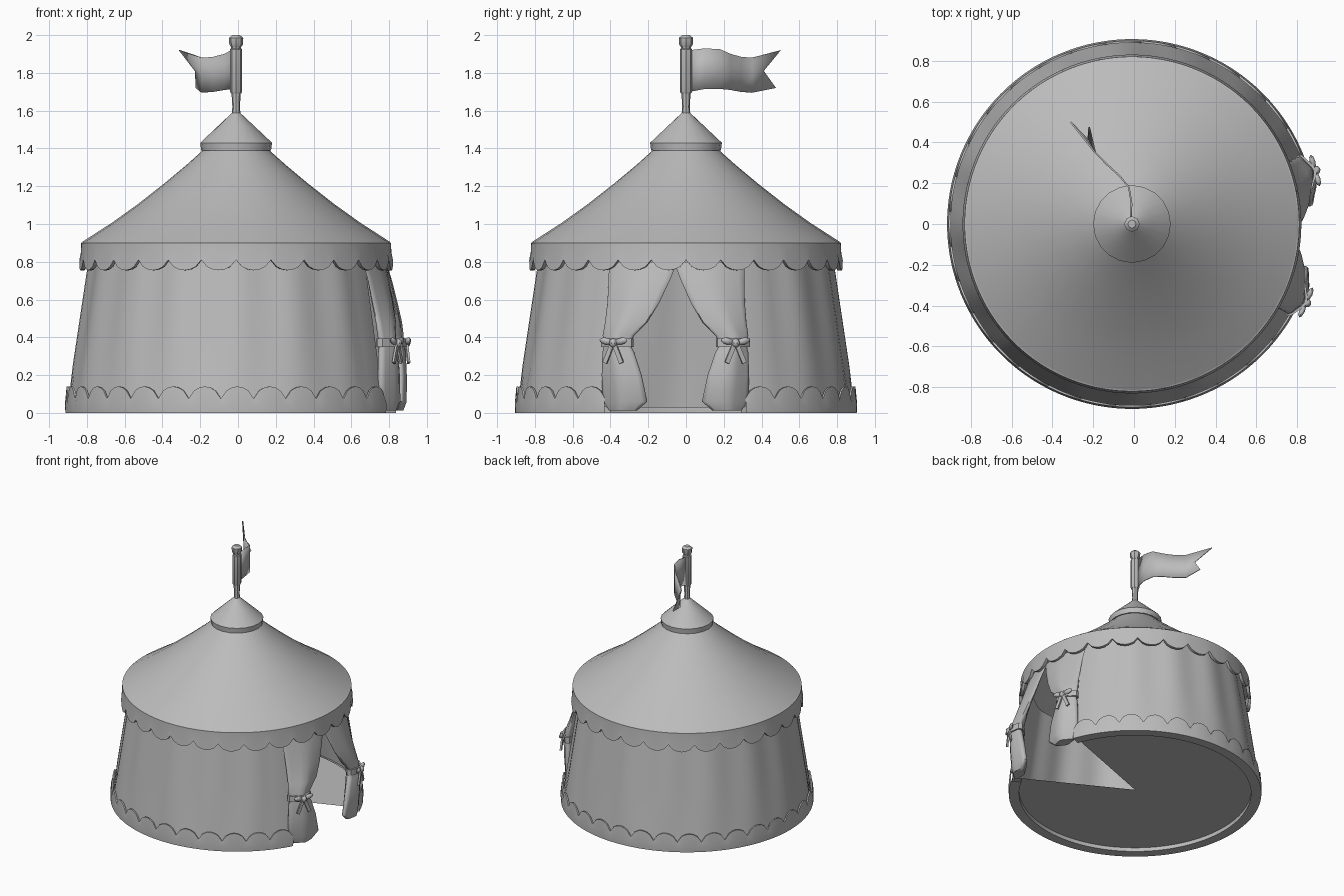
import bpy, bmesh, math
from mathutils import Vector, Matrix

if "Cube" in bpy.data.objects:
    bpy.data.objects.remove(bpy.data.objects["Cube"])

CX = -0.01                       # centre of the tent
DOOR = math.radians(-4)          # doorway faces +x
HALF = math.radians(24.5)        # half width of the doorway
pi, tau = math.pi, math.tau

# The whole model is one plain grey
GREY = bpy.data.materials.new("plain grey")
GREY.diffuse_color = (0.50, 0.50, 0.50, 1)
GREY.use_nodes = True
GREY.node_tree.nodes["Principled BSDF"].inputs["Base Color"].default_value = GREY.diffuse_color


def finish(name, bm, angle=35):
    bmesh.ops.recalc_face_normals(bm, faces=bm.faces)
    me = bpy.data.meshes.new(name)
    bm.to_mesh(me)
    bm.free()
    me.materials.append(GREY)
    ob = bpy.data.objects.new(name, me)
    bpy.context.collection.objects.link(ob)
    bpy.ops.object.select_all(action='DESELECT')
    ob.select_set(True)
    bpy.context.view_layer.objects.active = ob
    bpy.ops.object.shade_smooth_by_angle(angle=math.radians(angle))
    return ob


def grid(name, f, nu, nv, closed=False, caps=False, angle=35):
    """Surface through f(i, j); i runs around, j runs along."""
    bm = bmesh.new()
    n = nu if closed else nu + 1
    v = [[bm.verts.new(f(i, j)) for i in range(n)] for j in range(nv + 1)]
    for j in range(nv):
        for i in range(nu):
            k = (i + 1) % n
            bm.faces.new((v[j][i], v[j][k], v[j + 1][k], v[j + 1][i]))
    if caps:
        bm.faces.new(v[0])
        bm.faces.new(v[-1])
    return finish(name, bm, angle)


def polar(r, a, z):
    return Vector((CX + r * math.cos(a), r * math.sin(a), z))


def lathe(name, prof, n, caps=False, angle=35):
    return grid(name, lambda i, j: polar(prof[j][0], tau * i / n, prof[j][1]),
                n, len(prof) - 1, True, caps, angle)


def around(i, n):                # angle along the wall, skipping the doorway
    return DOOR + HALF + (tau - 2 * HALF) * i / n


# Roof canopy, peak cap, pole and finial
lathe("roof", [(0.165, 1.40), (0.26, 1.315), (0.38, 1.215), (0.52, 1.105),
               (0.66, 1.005), (0.815, 0.905)], 32)
lathe("peak_cap", [(0.15, 1.385), (0.185, 1.39), (0.19, 1.43), (0.10, 1.515),
                   (0.02, 1.59)], 20, True)
lathe("flag_pole", [(0.025, 1.56), (0.02, 1.62), (0.026, 1.72), (0.026, 1.96)], 8, True)
lathe("flag_sleeve", [(0.026, 1.69), (0.032, 1.70), (0.032, 1.925), (0.026, 1.93)], 8, True)
lathe("finial", [(0.022, 1.93), (0.036, 1.95), (0.038, 1.985), (0.02, 2.0)], 8, True)

# Scalloped valance under the roof edge
VN = 28 * 6


def valance(i, j):
    drop = 0.81 - 0.055 * abs(math.sin(pi * i / 6)) ** 0.6
    r, z = [(0.80, 0.908), (0.82, 0.90), (0.822, 0.85), (0.83, drop),
            (0.808, drop)][j]
    return polar(r, tau * i / VN, z)


grid("valance", valance, VN, 4, True)

# Pleated wall
WN = 112


def wall(i, j):
    z = 0.03 + 0.87 * j / 4
    fold = 0.008 * math.sin(tau * i / 8) * (1 if 4 < i < WN - 4 else 0) * min(1, j)
    return polar(0.895 - 0.15 * z + fold, around(i, WN), z)


grid("wall", wall, WN, 4, angle=50)

# Hem band around the foot, with a scalloped upper edge and inner lip
HN = 28 * 6


def hem(i, j):
    top = 0.075 + 0.065 * abs(math.sin(pi * i / 6)) ** 0.6
    r, z = [(0.888, top), (0.898, top), (0.906, 0.05), (0.904, 0.0),
            (0.83, 0.0), (0.83, 0.03)][j]
    return polar(r, around(i, HN), z)


grid("hem", hem, HN, 5)

# Floor cloth, with the doorway wedge left open
bm = bmesh.new()
mid = bm.verts.new(polar(0, 0, 0.03))
rim = [bm.verts.new(polar(0.88, around(i, 48), 0.03)) for i in range(49)]
for a, b in zip(rim, rim[1:]):
    bm.faces.new((mid, a, b))
finish("floor", bm)

# Curtain sections: height, inner and outer distance from door centre, radius, thickness
CURTAIN = [(0.80, -0.01, 0.36, 0.785, 0.012), (0.70, 0.03, 0.36, 0.81, 0.02),
           (0.58, 0.085, 0.365, 0.835, 0.03), (0.48, 0.145, 0.375, 0.86, 0.035),
           (0.41, 0.215, 0.385, 0.875, 0.04), (0.365, 0.24, 0.375, 0.88, 0.038),
           (0.32, 0.215, 0.385, 0.88, 0.045), (0.20, 0.175, 0.39, 0.88, 0.045),
           (0.06, 0.145, 0.385, 0.875, 0.045), (0.012, 0.20, 0.35, 0.872, 0.035)]


def section(side, row, t, grow=0.0):
    z, d0, d1, r, th = row
    d = (d0 + d1) / 2 + ((d1 - d0) / 2 + grow) * math.cos(t)
    rr = r + (th + grow) * math.sin(t) * (1 + 0.2 * math.cos(4 * t))
    return polar(rr, DOOR + side * math.asin(d / r), z)


def part(name, prim, frame, loc, scale, tilt=0.0):
    bm = bmesh.new()
    if prim == "ball":
        bmesh.ops.create_uvsphere(bm, u_segments=8, v_segments=6, radius=1)
    else:
        bmesh.ops.create_cube(bm, size=2)
    m = (frame @ Matrix.Translation(loc) @ Matrix.Rotation(tilt, 4, 'X')
         @ Matrix.Diagonal((*scale, 1)))
    bmesh.ops.transform(bm, matrix=m, verts=bm.verts)
    finish(name, bm)


for side, label in ((1, "back"), (-1, "front")):
    # Curtain gathered to the side of the doorway
    grid(label + "_curtain", lambda i, j: section(side, CURTAIN[j], tau * i / 20),
         20, len(CURTAIN) - 1, True, True, 50)
    # Tie band
    band = [(z, 0.232, 0.38, 0.88, 0.04) for z in (0.35, 0.35, 0.395, 0.395)]
    grid(label + "_tie_band",
         lambda i, j: section(side, band[j], tau * i / 20, (0, 0.012, 0.012, 0)[j]),
         20, 3, True)
    # Bow: knot, two loops and two tails
    a = DOOR + side * math.asin(0.305 / 0.88)
    frame = Matrix.Translation(polar(0.935, a, 0.37)) @ Matrix.Rotation(a, 4, 'Z')
    part(label + "_tie_knot", "ball", frame, (0.005, 0, 0), (0.022, 0.022, 0.024))
    for s, sn in ((1, "a"), (-1, "b")):
        part(f"{label}_tie_loop_{sn}", "ball", frame, (0.0, s * 0.045, 0.01),
             (0.014, 0.036, 0.018), s * 0.2)
        part(f"{label}_tie_tail_{sn}", "box", frame, (0.003, s * 0.027, -0.055),
             (0.006, 0.012, 0.055), s * 0.4)

# Waving swallow-tailed flag: x, y, lower z, upper z
FLAG = [(-0.015, 0.02, 1.70, 1.92), (-0.012, 0.10, 1.715, 1.93),
        (-0.025, 0.18, 1.715, 1.925), (-0.07, 0.235, 1.71, 1.90),
        (-0.13, 0.29, 1.70, 1.885), (-0.19, 0.35, 1.695, 1.88)]
bm = bmesh.new()
cols = [[bm.verts.new((x, y, lo + (hi - lo) * k / 2)) for k in range(3)]
        for x, y, lo, hi in FLAG]
for p, q in zip(cols, cols[1:]):
    for k in range(2):
        bm.faces.new((p[k], q[k], q[k + 1], p[k + 1]))
notch = bm.verts.new((-0.225, 0.41, 1.81))
low = bm.verts.new((-0.22, 0.475, 1.72))
high = bm.verts.new((-0.31, 0.50, 1.92))
e = cols[-1]
bm.faces.new((e[0], low, notch, e[1]))
bm.faces.new((e[1], notch, high, e[2]))
flag = finish("flag", bm, 50)
mod = flag.modifiers.new("cloth thickness", 'SOLIDIFY')
mod.thickness = 0.008
mod.offset = 0
